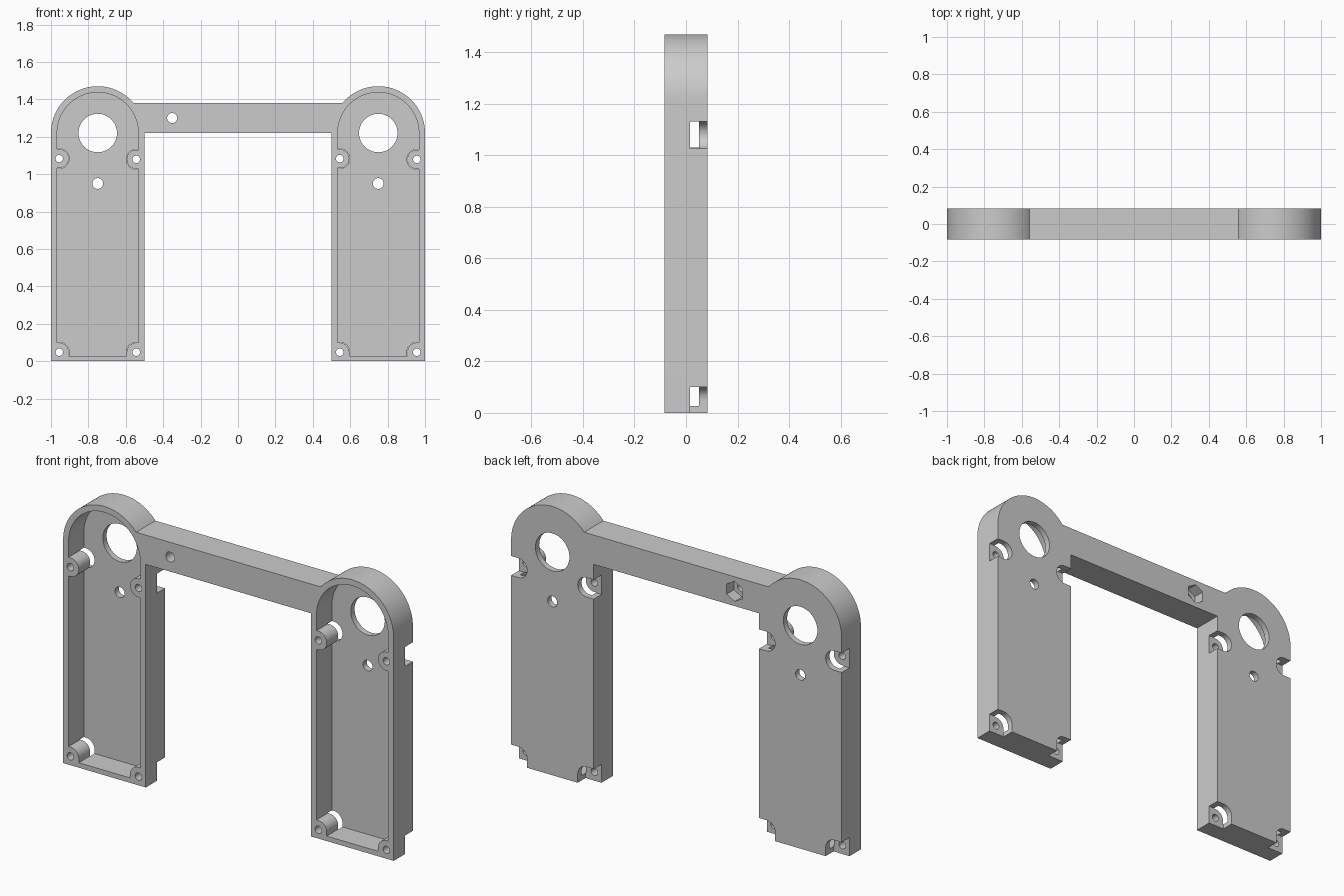
import bpy, bmesh, math

cube = bpy.data.objects.get("Cube")
if cube:
    bpy.data.objects.remove(cube, do_unlink=True)

HALF = 0.083          # half depth
FLOOR = 0.05          # inner face of the back plate
SEAT = 0.0155         # rear end of the screw bosses
LEG_X, ARCH_Z, ARCH_R = 0.75, 1.22, 0.25
BAR_TOP = 1.38
# Screw positions relative to the leg centre: (side, z, is at the bottom corner)
SCREWS = [(-1, 1.083, False), (1, 1.079, False), (-1, 0.048, True), (1, 0.048, True)]
SCREW_X = 0.206

grey = bpy.data.materials.new("plain_grey")
grey.use_nodes = True
colour = (0.6, 0.6, 0.6, 1)
grey.diffuse_color = colour
grey.node_tree.nodes["Principled BSDF"].inputs["Base Color"].default_value = colour


def arc(cx, cz, r, a0, a1, n):
    """Points along an arc in the xz plane, angles in degrees."""
    angles = [math.radians(a0 + (a1 - a0) * i / n) for i in range(n + 1)]
    return [(cx + r * math.cos(a), cz + r * math.sin(a)) for a in angles]


def circle(cx, cz, r, n=32, start=0):
    return arc(cx, cz, r, start, start + 360, n)[:-1]


def prism(name, profile, y0, y1):
    """Extrude an xz profile from y0 to y1."""
    bm = bmesh.new()
    face = bm.faces.new([bm.verts.new((x, y0, z)) for x, z in profile])
    ext = bmesh.ops.extrude_face_region(bm, geom=[face])
    moved = [v for v in ext["geom"] if isinstance(v, bmesh.types.BMVert)]
    bmesh.ops.translate(bm, verts=moved, vec=(0, y1 - y0, 0))
    bmesh.ops.recalc_face_normals(bm, faces=bm.faces)
    mesh = bpy.data.meshes.new(name)
    bm.to_mesh(mesh)
    bm.free()
    ob = bpy.data.objects.new(name, mesh)
    bpy.context.collection.objects.link(ob)
    return ob


def cut(target, cutter):
    """Subtract the cutter from the target and discard the cutter."""
    cutter.hide_render = True
    mod = target.modifiers.new("cut", 'BOOLEAN')
    mod.operation, mod.solver, mod.object = 'DIFFERENCE', 'EXACT', cutter
    bpy.context.view_layer.objects.active = target
    bpy.ops.object.modifier_apply(modifier=mod.name)
    bpy.data.objects.remove(cutter, do_unlink=True)


def screw_pocket(cx, side, z, bottom, r):
    """Rounded on the inside, running straight out to the leg's edge."""
    x, out = cx + side * SCREW_X, cx + side * 0.3
    if bottom:
        pts = [(r, -0.1)] + arc(0, 0, r, 0, 90, 12)
        outer = [(out, z + r), (out, z - 0.1)]
    else:
        pts = arc(0, 0, r, -90, 90, 24)
        outer = [(out, z + r), (out, z - r)]
    return [(x - side * px, z + pz) for px, pz in pts] + outer


# Whole silhouette: two round-topped legs joined by a crossbar
join = math.degrees(math.asin((BAR_TOP - ARCH_Z) / ARCH_R))
outline = [(-1, 0), (-0.5, 0), (-0.5, ARCH_Z), (0.5, ARCH_Z), (0.5, 0), (1, 0)]
outline += arc(LEG_X, ARCH_Z, ARCH_R, 0, 180 - join, 40)
outline += arc(-LEG_X, ARCH_Z, ARCH_R, join, 180, 40)
frame = prism("twin_leg_frame", outline, -HALF, HALF)

for cx in (-LEG_X, LEG_X):
    # Hollow tray open at the front, leaving the screw bosses standing
    inner = 0.217
    tray = [(cx - inner, 0.027), (cx + inner, 0.027)] + arc(cx, ARCH_Z, inner, 0, 180, 48)
    cavity = prism("cavity_cutter", tray, -0.12, FLOOR)
    for side, z, bottom in SCREWS:
        cut(cavity, prism("boss_shape", screw_pocket(cx, side, z, bottom, 0.051), -0.2, 0.025))
    cut(frame, cavity)

    # Screw access notches behind the bosses, and the screw holes
    for side, z, bottom in SCREWS:
        cut(frame, prism("notch_cutter", screw_pocket(cx, side, z, bottom, 0.053), SEAT, 0.2))
        cut(frame, prism("screw_cutter", circle(cx + side * SCREW_X, z, 0.02, 24), -0.2, 0.2))

    # Large shaft hole and small hole in the back plate
    cut(frame, prism("shaft_cutter", circle(cx, ARCH_Z, 0.103, 48), -0.2, 0.2))
    cut(frame, prism("pin_cutter", circle(cx, 0.95, 0.029), -0.2, 0.2))

# Bolt hole through the crossbar with a hexagonal nut recess at the back
cut(frame, prism("bolt_cutter", circle(-0.352, 1.3, 0.027), -0.2, 0.2))
cut(frame, prism("nut_cutter", circle(-0.352, 1.3, 0.055, 6, 30), 0.02, 0.2))

frame.data.materials.clear()
frame.data.materials.append(grey)
for poly in frame.data.polygons:
    poly.material_index = 0
bpy.ops.object.select_all(action='DESELECT')
frame.select_set(True)
bpy.context.view_layer.objects.active = frame
bpy.ops.object.shade_smooth_by_angle(angle=math.radians(30))
